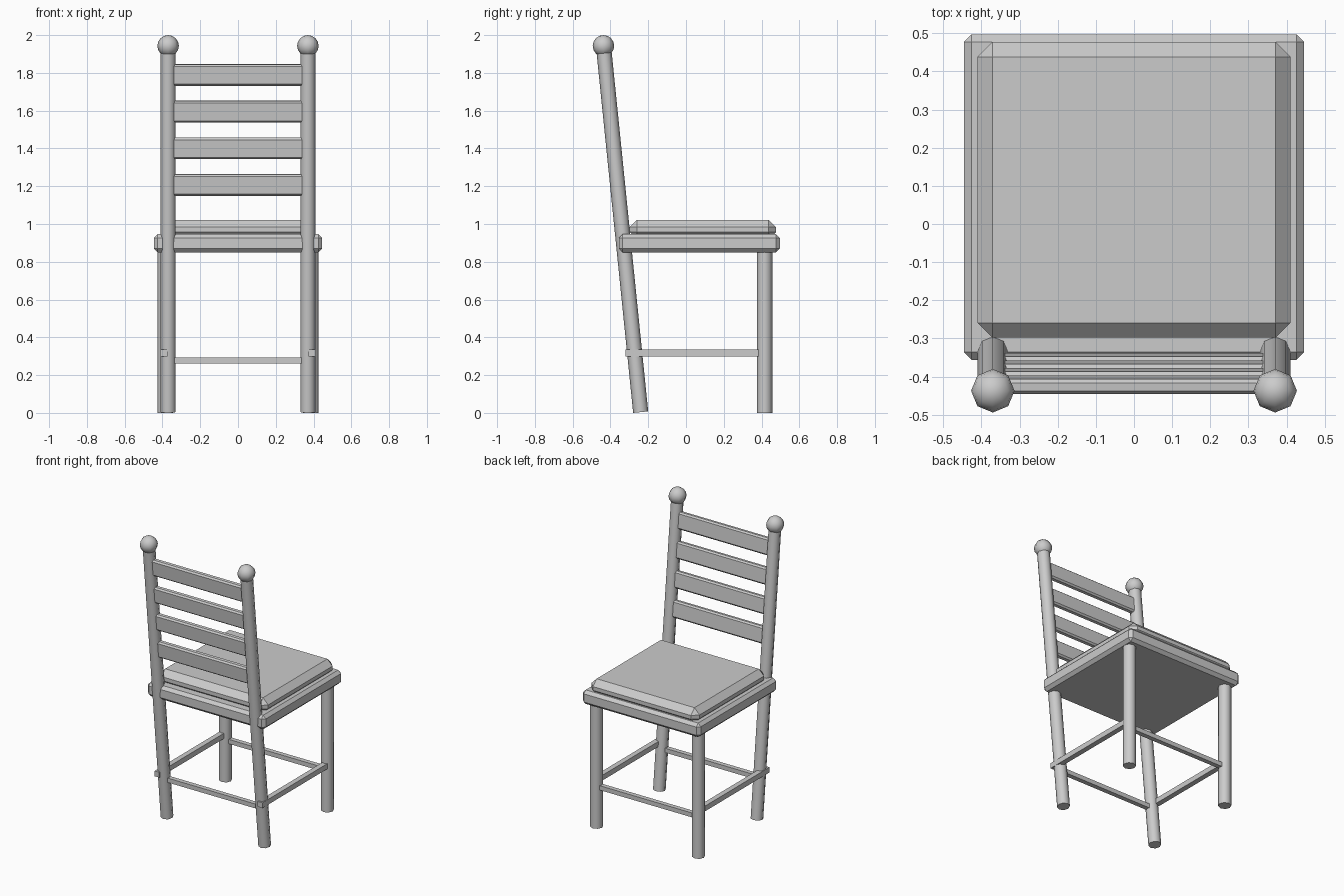
import bpy
from math import radians, atan2
from mathutils import Vector

cube = bpy.data.objects.get("Cube")
if cube:
    bpy.data.objects.remove(cube, do_unlink=True)

grey = bpy.data.materials.new("plain_grey")
grey.use_nodes = True
grey.diffuse_color = (0.6, 0.6, 0.6, 1)
grey.node_tree.nodes["Principled BSDF"].inputs["Base Color"].default_value = (0.6, 0.6, 0.6, 1)


def finish(name, smooth=False):
    ob = bpy.context.object
    ob.name = name
    ob.data.materials.append(grey)
    if smooth:
        bpy.ops.object.shade_smooth_by_angle(angle=radians(60))
    return ob


def box(name, low, high, bevel=0.0, tilt=0.0):
    """Box between two corners, optionally chamfered and tilted about x."""
    low, high = Vector(low), Vector(high)
    bpy.ops.mesh.primitive_cube_add(size=1, location=(low + high) / 2)
    ob = finish(name)
    ob.scale = high - low
    bpy.ops.object.transform_apply(location=False, rotation=False, scale=True)
    ob.rotation_euler.x = tilt
    if bevel:
        mod = ob.modifiers.new("chamfer", "BEVEL")
        mod.width = bevel
        mod.segments = 1
    return ob


def rod(name, start, end, radius):
    """Eight-sided smooth rod between two points."""
    start, end = Vector(start), Vector(end)
    axis = end - start
    bpy.ops.mesh.primitive_cylinder_add(vertices=8, radius=radius, depth=axis.length,
                                        location=(start + end) / 2)
    bpy.context.object.rotation_euler.x = atan2(-axis.y, axis.z)
    return finish(name, smooth=True)


# Leaning line followed by the back posts
FOOT_Y, FOOT_Z, TOP_Y, TOP_Z = -0.24, 0.004, -0.437, 1.943
slope = (TOP_Y - FOOT_Y) / (TOP_Z - FOOT_Z)
lean = atan2(-slope, 1)


def post_y(z):
    return FOOT_Y + slope * (z - FOOT_Z)


# Seat and cushion
box("seat", (-0.446, -0.356, 0.85), (0.446, 0.497, 0.946), bevel=0.02)
box("cushion", (-0.41, -0.298, 0.918), (0.41, 0.477, 1.022), bevel=0.039)

# Posts, knobs, front legs and side stretchers on both sides
for side, s in (("left", 1), ("right", -1)):
    rod(f"back_post_{side}", (s * 0.37, FOOT_Y, FOOT_Z), (s * 0.37, TOP_Y, TOP_Z), 0.04)
    bpy.ops.mesh.primitive_uv_sphere_add(segments=8, ring_count=8, radius=0.057,
                                         location=(s * 0.37, TOP_Y, TOP_Z))
    finish(f"knob_{side}", smooth=True)
    rod(f"front_leg_{side}", (s * 0.386, 0.416, 0), (s * 0.386, 0.416, 0.87), 0.041)
    x = s * 0.391
    box(f"side_stretcher_{side}", (x - 0.018, -0.32, 0.299), (x + 0.018, 0.41, 0.335))

# Front and back stretchers
for name, y in (("front_stretcher", 0.416), ("back_stretcher", post_y(0.277))):
    box(name, (-0.37, y - 0.016, 0.262), (0.37, y + 0.016, 0.292))

# Ladder slats
for i in range(4):
    z = 1.207 + i * 0.194
    y = post_y(z)
    box(f"back_slat_{i + 1}", (-0.36, y - 0.02, z - 0.057), (0.36, y + 0.02, z + 0.057),
        bevel=0.01, tilt=lean)
